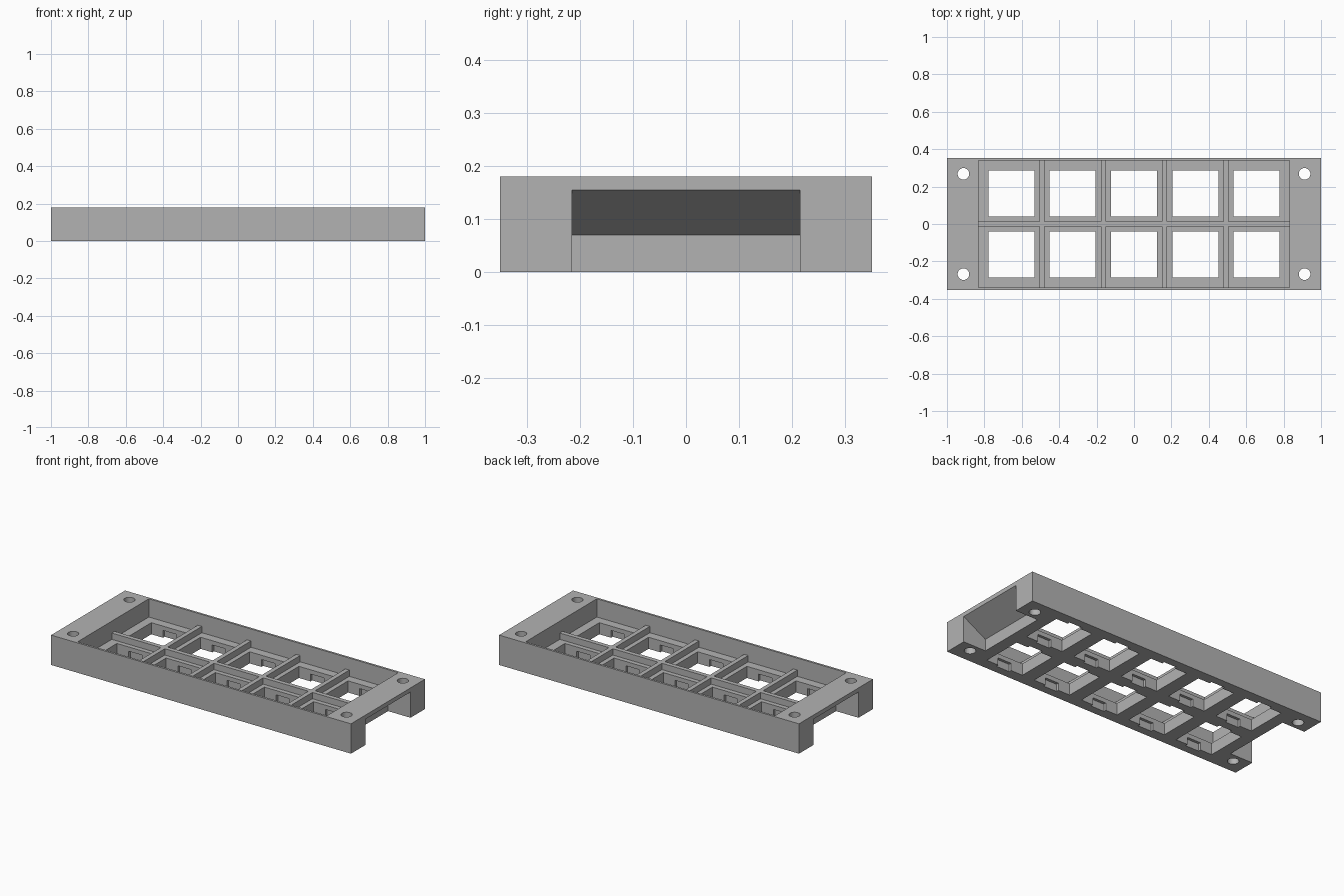
import bpy, bmesh, math
from mathutils import Matrix, Vector

if "Cube" in bpy.data.objects:
    bpy.data.objects.remove(bpy.data.objects["Cube"], do_unlink=True)

grey = bpy.data.materials.new("light grey plastic")
grey.use_nodes = True
colour = (0.45, 0.45, 0.45, 1)
grey.diffuse_color = colour
grey.node_tree.nodes["Principled BSDF"].inputs["Base Color"].default_value = colour

HEIGHT, FLOOR, RIB_TOP = 0.18, 0.07, 0.108
PITCH, ROW_Y, HOLE = 0.328, 0.164, 0.246


def add_box(bm, x0, x1, y0, y1, z0, z1):
    size = Vector((x1 - x0, y1 - y0, z1 - z0))
    centre = Vector((x0 + x1, y0 + y1, z0 + z1)) / 2
    bmesh.ops.create_cube(bm, size=1, matrix=Matrix.LocRotScale(centre, None, size))


def add_slot(bm, side):
    # Cable slot with a sloping roof, extruded across the end
    profile = [(1.1, -0.1), (1.1, 0.205), (1.0, 0.155), (0.85, FLOOR), (0.85, -0.1)]
    rings = [[bm.verts.new((side * x, y, z)) for x, z in profile] for y in (-0.215, 0.215)]
    bm.faces.new(rings[0])
    bm.faces.new(rings[1][::-1])
    for i in range(len(profile)):
        j = (i + 1) % len(profile)
        bm.faces.new((rings[0][j], rings[0][i], rings[1][i], rings[1][j]))
    bmesh.ops.recalc_face_normals(bm, faces=bm.faces)


def to_object(name, bm):
    mesh = bpy.data.meshes.new(name)
    bm.to_mesh(mesh)
    bm.free()
    mesh.materials.append(grey)
    obj = bpy.data.objects.new(name, mesh)
    bpy.context.collection.objects.link(obj)
    return obj


def cut(target, bm):
    cutter = to_object("cutter", bm)
    mod = target.modifiers.new("cut", 'BOOLEAN')
    mod.operation, mod.solver, mod.object = 'DIFFERENCE', 'EXACT', cutter
    bpy.context.view_layer.objects.active = target
    bpy.ops.object.modifier_apply(modifier=mod.name)
    bpy.data.objects.remove(cutter, do_unlink=True)


# Solid case block
bm = bmesh.new()
add_box(bm, -1, 1, -0.352, 0.352, 0, HEIGHT)
case = to_object("case", bm)

# Open pocket in the top
bm = bmesh.new()
add_box(bm, -0.832, 0.832, -0.339, 0.339, FLOOR, HEIGHT + 0.1)
cut(case, bm)

# End slots and corner screw holes
bm = bmesh.new()
for side in (-1, 1):
    add_slot(bm, side)
    for y in (-0.268, 0.268):
        bmesh.ops.create_cone(bm, cap_ends=True, segments=32, radius1=0.031, radius2=0.031,
                              depth=1, matrix=Matrix.Translation((side * 0.912, y, 0)))
cut(case, bm)

# Square openings through the floor
centres = [(i * PITCH, y) for i in range(-2, 3) for y in (-ROW_Y, ROW_Y)]
h = HOLE / 2
bm = bmesh.new()
for x, y in centres:
    add_box(bm, x - h, x + h, y - h, y + h, -0.1, FLOOR + 0.05)
cut(case, bm)

# Clip notches under the lip of each opening
bm = bmesh.new()
for x, y in centres:
    add_box(bm, x - 0.045, x + 0.045, y - h - 0.016, y + h + 0.016, -0.1, 0.044)
cut(case, bm)

# Low dividing ribs between the openings
bm = bmesh.new()
r = 0.0135
add_box(bm, -0.832, 0.832, -r, r, FLOOR, RIB_TOP)
for i in (-1.5, -0.5, 0.5, 1.5):
    for y0, y1 in ((-0.339, -r), (r, 0.339)):
        add_box(bm, i * PITCH - r, i * PITCH + r, y0, y1, FLOOR, RIB_TOP)
to_object("divider_ribs", bm)
